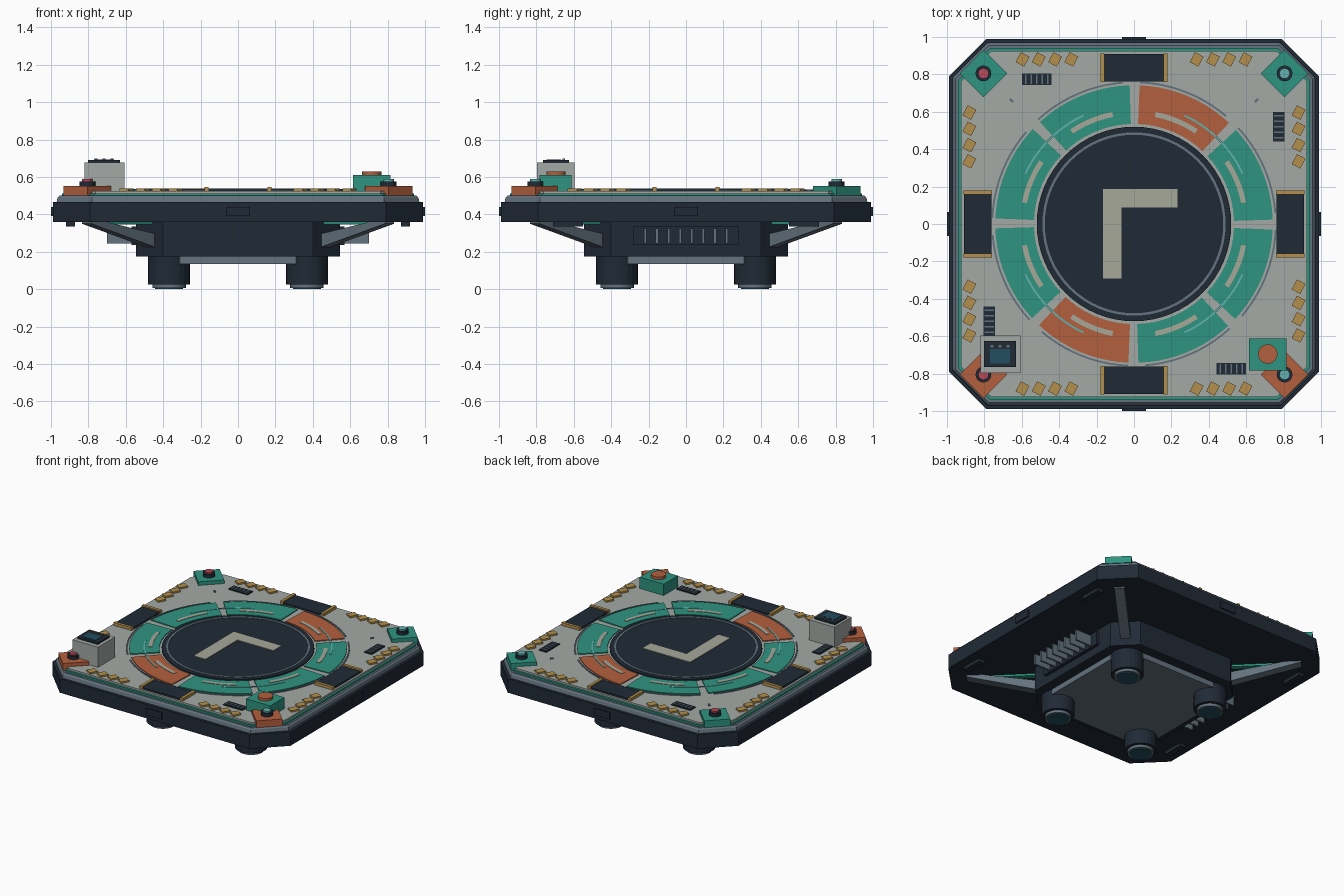
import bpy, bmesh
from math import radians, cos, sin, pi, sqrt
from mathutils import Matrix

if "Cube" in bpy.data.objects:
    bpy.data.objects.remove(bpy.data.objects["Cube"])


def mat(name, r, g, b):
    lin = [(c / 255 / 12.92 if c < 10 else ((c / 255 + .055) / 1.055) ** 2.4) for c in (r, g, b)]
    m = bpy.data.materials.new(name)
    m.diffuse_color = (*lin, 1)
    m.use_nodes = True
    m.node_tree.nodes["Principled BSDF"].inputs["Base Color"].default_value = m.diffuse_color
    return m


DARK = mat("dark_navy", 32, 42, 54)
GREY = mat("slate", 100, 115, 126)
PALE = mat("pale_grey", 163, 170, 166)
STONE = mat("stone", 166, 168, 154)
TEAL = mat("teal", 46, 148, 128)
AQUA = mat("aqua", 98, 178, 176)
ORANGE = mat("orange", 180, 96, 62)
GOLD = mat("gold", 180, 144, 76)
RED = mat("red", 185, 75, 90)
GLASS = mat("dark_glass", 34, 78, 96)


def loft(name, rings, m, matrix=Matrix()):
    """Closed solid through rings of equal point count."""
    bm = bmesh.new()
    vs = [[bm.verts.new(matrix @ Matrix.Translation(p).to_translation()) for p in r] for r in rings]
    n = len(vs[0])
    bm.faces.new(vs[0][::-1])
    bm.faces.new(vs[-1])
    for a, b in zip(vs, vs[1:]):
        for i in range(n):
            j = (i + 1) % n
            bm.faces.new((a[i], a[j], b[j], b[i]))
    bmesh.ops.recalc_face_normals(bm, faces=bm.faces)
    me = bpy.data.meshes.new(name)
    bm.to_mesh(me)
    bm.free()
    me.materials.append(m)
    ob = bpy.data.objects.new(name, me)
    bpy.context.collection.objects.link(ob)
    return ob


def prism(name, pts, z0, z1, m, matrix=Matrix()):
    return loft(name, [[(x, y, z) for x, y in pts] for z in (z0, z1)], m, matrix)


def box(name, x0, x1, y0, y1, z0, z1, m, matrix=Matrix()):
    return prism(name, [(x0, y0), (x1, y0), (x1, y1), (x0, y1)], z0, z1, m, matrix)


def circle(r, n, x=0, y=0):
    return [(x + r * cos(2 * pi * i / n), y + r * sin(2 * pi * i / n)) for i in range(n)]


def cyl(name, x, y, r, z0, z1, m, n=24):
    return prism(name, circle(r, n, x, y), z0, z1, m)


def octagon(h, c):
    return [(c, -h), (h, -c), (h, c), (c, h), (-c, h), (-h, c), (-h, -c), (-c, -h)]


def arc(name, r0, r1, a0, a1, z0, z1, m, n=10):
    an = [radians(a0 + (a1 - a0) * i / n) for i in range(n + 1)]
    pts = [(r1 * cos(a), r1 * sin(a)) for a in an] + [(r0 * cos(a), r0 * sin(a)) for a in an[::-1]]
    return prism(name, pts, z0, z1, m)


def spin(deg, x=0, y=0):
    return Matrix.Translation((x, y, 0)) @ Matrix.Rotation(radians(deg), 4, 'Z')


def oct_loft(name, levels, m):
    return loft(name, [[(x, y, z) for x, y in octagon(h, .79 - .414 * (.99 - h))] for h, z in levels], m)


# Platform: slab, lip, trim line and deck
oct_loft("platform_slab", [(.99, .36), (.99, .465)], DARK)
oct_loft("platform_lip", [(.97, .465), (.965, .49), (.955, .5)], GREY)
oct_loft("trim_line", [(.94, .5), (.94, .512)], TEAL)
oct_loft("deck", [(.925, .5), (.925, .525)], PALE)

# Lower hull and base plate
prism("hull", octagon(.545, .4), .175, .37, DARK)
prism("base_plate", octagon(.47, .31), .135, .18, GREY)

# Landing disc, ring line and bent alignment bar
D = .525
cyl("disc", 0, 0, .52, D, .534, DARK, 64)
arc("disc_line", .477, .49, 0, 359.99, .533, .537, GREY, 64)
prism("alignment_bar", [(-.166, -.292), (-.066, -.292), (-.066, .088), (.233, .088),
                        (.233, .187), (-.166, .187)], .533, .539, STONE)

# Ring of coloured sectors with inlaid arcs
for k in range(8):
    c = 22.5 + 45 * k
    arc("ring_sector", .535, .742, c - 20.7, c + 20.2, D, .532, ORANGE if k in (1, 5) else TEAL)
    arc("sector_inlay", .583, .61, c - 11.5, c + 11.5, .531, .535, STONE)
    arc("outer_line", .753, .763, c - 18, c + 20, D, .53, GREY)
for k in range(4):
    c = 45 + 90 * k
    arc("aqua_line", .635, .645, c - 20, c + 20, .531, .535, AQUA, 14)

# Four-fold side parts
for k in range(4):
    R = spin(90 * k)
    # dark pads with gold end brackets
    box("edge_pad", -.16, .16, .762, .91, D, .537, DARK, R)
    for s in (-1, 1):
        a, b = sorted((s * .158, s * .18))
        box("pad_bracket", a, b, .76, .912, D, .546, GOLD, R)
    box("edge_tab", -.065, .065, .97, 1.0, .39, .44, DARK, R)
    # deck vents with slats
    box("vent", -.6, -.44, .742, .805, D, .532, DARK, R)
    for i in range(5):
        x = -.58 + .03 * i
        box("vent_slat", x - .004, x + .004, .748, .799, .53, .536, GREY, R)

# Gold chips along the edges
for s in (-1, 1):
    for t in (-1, 1):
        for i in range(4):
            p = t * (.335 + .087 * i)
            for x, y in ((p, s * .88), (s * .88, p)):
                box("edge_chip", -.026, .026, -.03, .03, D, .537, GOLD, spin(-28, x, y))

# Corners: plate with lamp, strut, underside strip, leg, skid
q = .127
for sx in (-1, 1):
    for sy in (-1, 1):
        x, y = .805 * sx, .805 * sy
        ang = {(1, 1): 45, (-1, 1): 135, (-1, -1): 225, (1, -1): 315}[(sx, sy)]
        prism("corner_plate", circle(q, 4, x, y), .5, .552, TEAL if sy > 0 else ORANGE)
        cyl("lamp_collar", x, y, .042, .55, .577, DARK)
        cyl("lamp", x, y, .028, .575, .588, RED if sx < 0 else AQUA)
        w = sqrt(2)
        M = spin(ang) @ Matrix.Rotation(pi / 2, 4, 'X')
        prism("strut", [(.44 * w, .215), (.81 * w, .35), (.81 * w, .365), (.75 * w, .365), (.44 * w, .29)],
              -.035, .035, GREY, M)
        box("underside_strip", .6, 1.08, -.02, .02, .345, .362, TEAL, spin(ang))
        lx, ly = .368 * sx, .368 * sy
        cyl("leg", lx, ly, .112, .025, .18, DARK)
        cyl("foot", lx, ly, .09, .005, .03, GREY)
        cyl("foot_pad", lx, ly, .075, 0, .01, GLASS)
        box("underside_skid", -.024, .024, -.08, .08, .335, .362, DARK, spin(0, .895 * sx, .63 * sy))
    # side heat sinks with fins
    S = spin(0 if sx > 0 else 180)
    box("heat_sink_back", .54, .57, -.28, .28, .235, .335, DARK, S)
    for i in range(8):
        fy = -.217 + .062 * i
        box("heat_sink_fin", .56, .7, fy - .007, fy + .007, .245, .325, GREY, S)
    box("deck_marker", -.012, .012, -.007, .007, D, .532, GREY, spin(45 * sx, .655 * sx, .66))

# Control box with screen
box("control_box", -.82, -.607, -.797, -.595, .52, .677, PALE)
box("screen_frame", -.802, -.632, -.765, -.626, .675, .69, DARK)
box("screen", -.77, -.664, -.745, -.668, .688, .694, GLASS)
for i in range(3):
    bx = -.76 + .043 * i
    box("screen_key", bx - .008, bx + .008, -.66, -.648, .688, .698, GREY)

# Button box
box("button_box", .615, .815, -.782, -.613, .52, .61, TEAL)
cyl("button", .715, -.695, .052, .608, .63, ORANGE)
